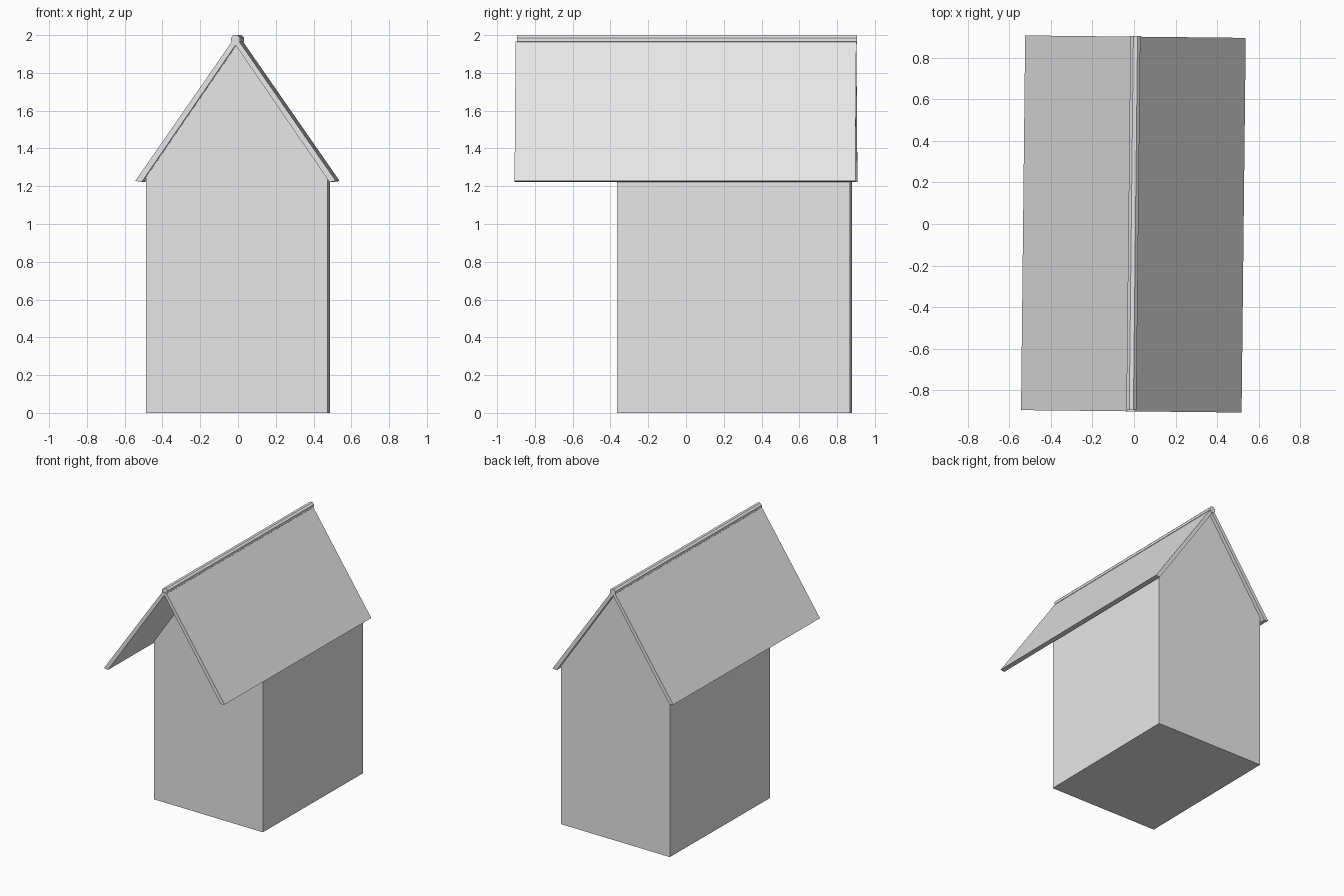
import bpy
import bmesh
import math
from mathutils import Matrix

cube = bpy.data.objects.get("Cube")
if cube:
    bpy.data.objects.remove(cube, do_unlink=True)

# Single light grey for the whole building
GREY = (0.8, 0.8, 0.8, 1.0)
grey = bpy.data.materials.new("light grey")
grey.use_nodes = True
grey.diffuse_color = GREY
grey.node_tree.nodes["Principled BSDF"].inputs["Base Color"].default_value = GREY

# The whole building is turned very slightly clockwise
TURN = Matrix.Translation((-0.003, 0, 0)) @ Matrix.Rotation(math.radians(-0.63), 4, "Z")


def extrude_profile(name, profile, front, back):
    """Extrude an (x, z) outline along y into a closed solid."""
    bm = bmesh.new()
    face = bm.faces.new([bm.verts.new((x, front, z)) for x, z in profile])
    result = bmesh.ops.extrude_face_region(bm, geom=[face])
    moved = [v for v in result["geom"] if isinstance(v, bmesh.types.BMVert)]
    bmesh.ops.translate(bm, verts=moved, vec=(0, back - front, 0))
    bmesh.ops.recalc_face_normals(bm, faces=bm.faces)
    bm.transform(TURN)
    mesh = bpy.data.meshes.new(name)
    bm.to_mesh(mesh)
    bm.free()
    mesh.materials.append(grey)
    obj = bpy.data.objects.new(name, mesh)
    bpy.context.collection.objects.link(obj)
    return obj


# Walls with pointed gables
HALF, EAVE, PEAK = 0.48, 1.247, 1.947
extrude_profile("walls", [(-HALF, 0), (HALF, 0), (HALF, EAVE), (0, PEAK), (-HALF, EAVE)],
                -0.36, 0.873)

# Two thin roof slabs, overhanging far past the front wall
slab = [(0, PEAK), (0.497, 1.222), (0.531, 1.228), (0.02, 1.965), (0, 1.965)]
for side, sign in (("left", 1), ("right", -1)):
    extrude_profile(side + "_roof_slab", [(sign * x, z) for x, z in slab], -0.902, 0.902)

# Octagonal ridge pole
RADIUS, SIDES = 0.026, 8
ridge = []
for i in range(SIDES):
    angle = 2 * math.pi * (i + 0.5) / SIDES
    ridge.append((RADIUS * math.cos(angle), 1.976 + RADIUS * math.sin(angle)))
extrude_profile("ridge_pole", ridge, -0.895, 0.905)
